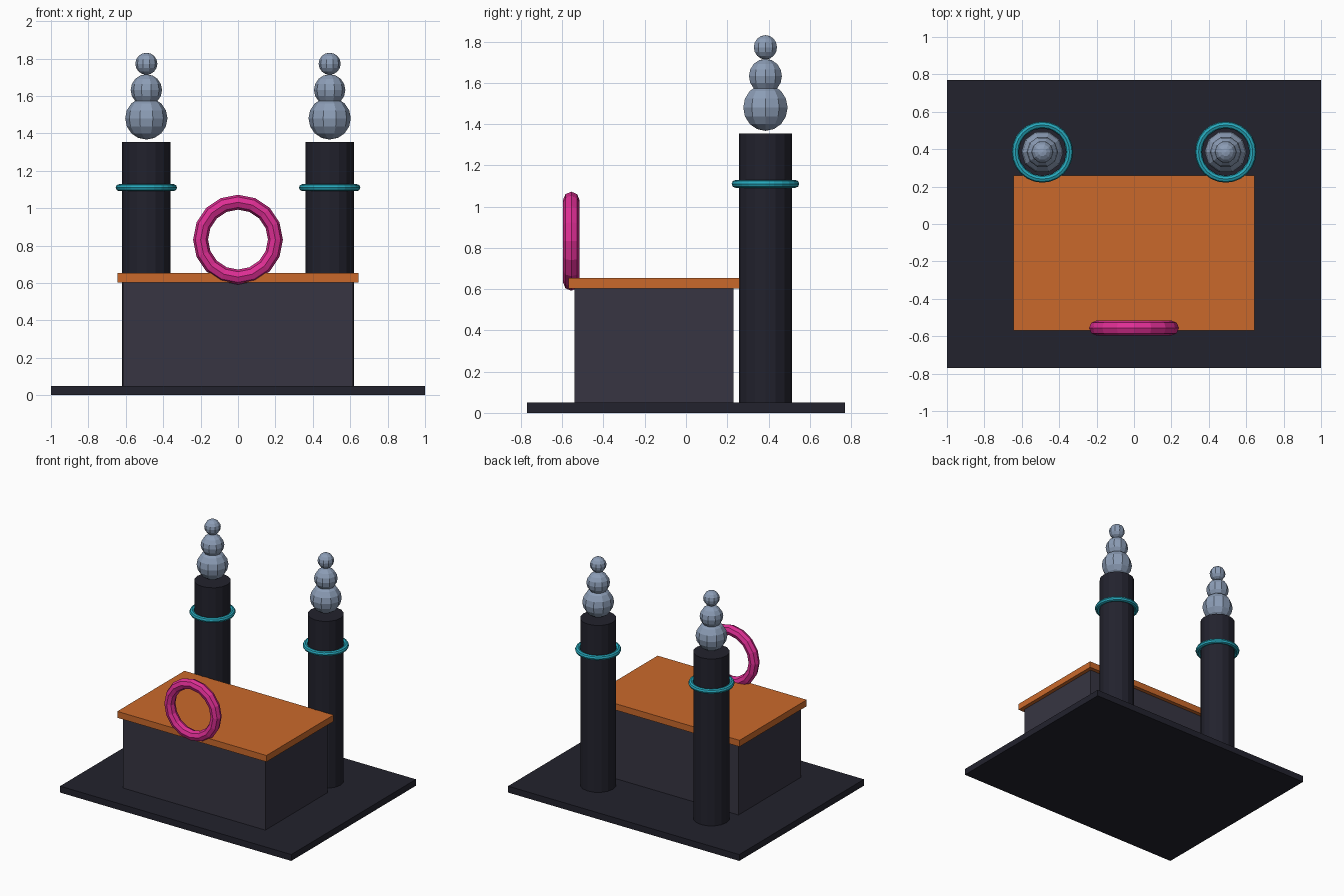
import bpy
import bmesh
from math import pi, sin, cos
from mathutils import Matrix

cube = bpy.data.objects.get("Cube")
if cube:
    bpy.data.objects.remove(cube, do_unlink=True)


def linear(c):
    return c / 12.92 if c <= 0.04045 else ((c + 0.055) / 1.055) ** 2.4


def material(name, r, g, b):
    colour = [linear(c / 255) for c in (r, g, b)] + [1]
    mat = bpy.data.materials.new(name)
    mat.use_nodes = True
    mat.diffuse_color = colour
    bsdf = next(n for n in mat.node_tree.nodes if n.type == 'BSDF_PRINCIPLED')
    bsdf.inputs["Base Color"].default_value = colour
    return mat


black = material("near black", 34, 34, 45)
charcoal = material("charcoal", 55, 53, 66)
orange = material("burnt orange", 202, 105, 43)
pink = material("magenta", 222, 46, 148)
teal = material("teal", 38, 168, 188)
steel = material("blue grey", 140, 157, 182)


def finish(name, bm, mat, location):
    bmesh.ops.recalc_face_normals(bm, faces=bm.faces)
    mesh = bpy.data.meshes.new(name)
    bm.to_mesh(mesh)
    bm.free()
    mesh.materials.append(mat)
    obj = bpy.data.objects.new(name, mesh)
    obj.location = location
    bpy.context.scene.collection.objects.link(obj)
    return obj


def box(name, mat, size, location):
    bm = bmesh.new()
    bmesh.ops.create_cube(bm, size=1, matrix=Matrix.Diagonal((*size, 1)))
    return finish(name, bm, mat, location)


def cylinder(name, mat, radius, depth, location, sides=16):
    bm = bmesh.new()
    bmesh.ops.create_cone(bm, cap_ends=True, segments=sides, radius1=radius,
                          radius2=radius, depth=depth)
    return finish(name, bm, mat, location)


def ball(name, mat, radius, location):
    bm = bmesh.new()
    bmesh.ops.create_uvsphere(bm, u_segments=10, v_segments=8, radius=radius,
                              matrix=Matrix.Rotation(pi / 2, 4, 'Z'))
    return finish(name, bm, mat, location)


def ring(name, mat, major, minor, location, steps, sides=8):
    bm = bmesh.new()
    grid = []
    for i in range(steps):
        a = 2 * pi * i / steps
        row = []
        for j in range(sides):
            b = 2 * pi * j / sides
            r = major + minor * cos(b)
            row.append(bm.verts.new((r * cos(a), r * sin(a), minor * sin(b))))
        grid.append(row)
    for i in range(steps):
        here, after = grid[i], grid[(i + 1) % steps]
        for j in range(sides):
            k = (j + 1) % sides
            bm.faces.new((here[j], after[j], after[k], here[k]))
    return finish(name, bm, mat, location)


# Floor plate, counter body and overhanging top
box("base_plate", black, (2, 1.54, 0.05), (0, 0, 0.025))
box("counter_body", charcoal, (1.23, 0.77, 0.555), (0, -0.155, 0.325))
box("counter_top", orange, (1.29, 0.83, 0.05), (0, -0.155, 0.628))

# Upright ring on the front edge
front_ring = ring("front_ring", pink, 0.2, 0.04, (0, -0.556, 0.832), 16)
front_ring.rotation_euler.x = pi / 2

# Two pillars, each with a collar and a stack of balls
for side, x in (("left", 0.49), ("right", -0.49)):
    y = 0.385
    cylinder(side + "_pillar", black, 0.129, 1.31, (x, y, 0.7))
    ring(side + "_collar", teal, 0.145, 0.019, (x, y, 1.11), 24)
    for part, radius, z in (("lower", 0.113, 1.48), ("middle", 0.084, 1.632),
                            ("upper", 0.059, 1.772)):
        ball(f"{side}_{part}_ball", steel, radius, (x, y, z))
